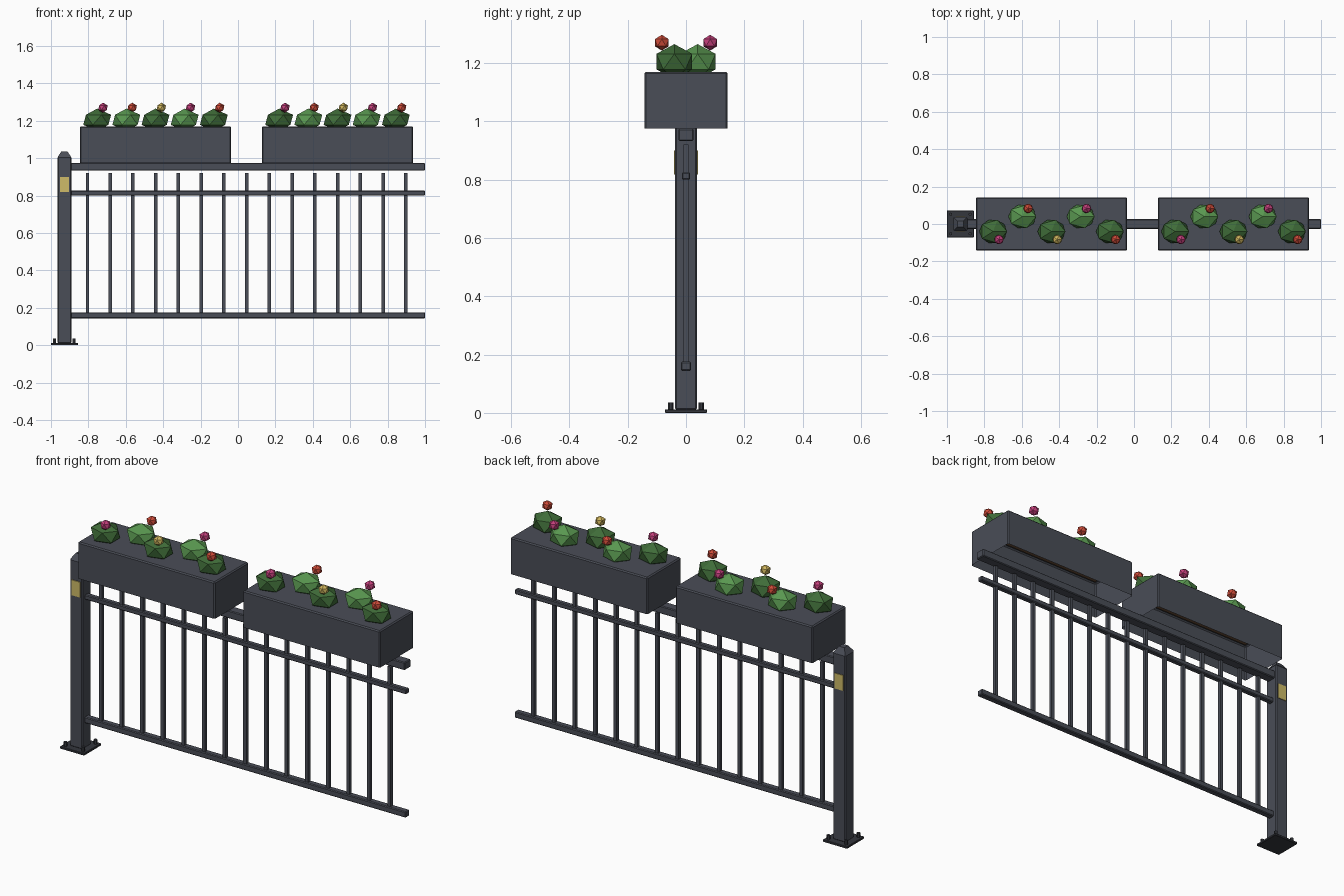
import bpy, bmesh, math
from mathutils import Matrix, Vector

if "Cube" in bpy.data.objects:
    bpy.data.objects.remove(bpy.data.objects["Cube"])


def material(name, rgb):
    m = bpy.data.materials.new(name)
    m.diffuse_color = (*rgb, 1)
    m.use_nodes = True
    m.node_tree.nodes["Principled BSDF"].inputs["Base Color"].default_value = m.diffuse_color
    return m


METAL = material("dark grey metal", (0.068, 0.075, 0.095))
BASE = material("darker grey steel", (0.035, 0.038, 0.047))
GOLD = material("gold plate", (0.62, 0.50, 0.14))
SOIL = material("brown soil", (0.13, 0.072, 0.036))
DARK_GREEN = material("dark green", (0.05, 0.15, 0.04))
LIGHT_GREEN = material("light green", (0.10, 0.31, 0.08))
PINK = material("pink", (0.55, 0.05, 0.20))
RED = material("red", (0.62, 0.07, 0.04))
YELLOW = material("yellow", (0.62, 0.46, 0.11))


def finish(name, bm, mat):
    me = bpy.data.meshes.new(name)
    bm.to_mesh(me)
    bm.free()
    me.materials.append(mat)
    ob = bpy.data.objects.new(name, me)
    bpy.context.collection.objects.link(ob)
    return ob


def box(name, lo, hi, mat, bevel=0.0, open_bottom=False):
    lo, hi = Vector(lo), Vector(hi)
    bm = bmesh.new()
    bmesh.ops.create_cube(bm, size=1, matrix=Matrix.Translation((lo + hi) / 2)
                          @ Matrix.Diagonal((*(hi - lo), 1)))
    if open_bottom:
        bm.normal_update()
        bmesh.ops.delete(bm, geom=[f for f in bm.faces if f.normal.z < -0.5], context='FACES')
    if bevel:
        edges = [e for e in bm.edges if not e.is_boundary]
        bmesh.ops.bevel(bm, geom=edges, offset=bevel, segments=1, affect='EDGES')
    return finish(name, bm, mat)


def cone(name, loc, r1, r2, depth, sides, mat, turn=0.0):
    bm = bmesh.new()
    bmesh.ops.create_cone(bm, cap_ends=True, segments=sides, radius1=r1, radius2=r2, depth=depth,
                          matrix=Matrix.Translation(loc) @ Matrix.Rotation(turn, 4, 'Z'))
    return finish(name, bm, mat)


def ico(name, loc, radii, mat):
    bm = bmesh.new()
    bmesh.ops.create_icosphere(bm, subdivisions=1, radius=1,
                               matrix=Matrix.Translation(loc) @ Matrix.Diagonal((*radii, 1)))
    return finish(name, bm, mat)


# Post with base plate, bolts, cap and reflective plates
PX, PH = -0.928, 0.037
box("post", (PX - PH, -PH, 0.01), (PX + PH, PH, 1.008), METAL, 0.005)
box("base_plate", (PX - 0.072, -0.072, 0), (PX + 0.072, 0.072, 0.012), BASE, 0.002)
for sx in (-1, 1):
    for sy in (-1, 1):
        cone("bolt", (PX + sx * 0.052, sy * 0.052, 0.023), 0.009, 0.009, 0.024, 6, BASE)
cone("post_cap", (PX, 0, 1.021), 0.036 * math.sqrt(2), 0.016 * math.sqrt(2), 0.03, 4,
     METAL, math.pi / 4)
for s, side in ((-1, "front"), (1, "back")):
    y0, y1 = sorted((s * 0.036, s * 0.041))
    box(side + "_gold_plate", (PX - 0.025, y0, 0.818), (PX + 0.025, y1, 0.9), GOLD)

# Rails
for name, hw, z0, z1 in (("top_rail", 0.026, 0.933, 0.975),
                         ("middle_rail", 0.014, 0.8, 0.826),
                         ("bottom_rail", 0.017, 0.144, 0.176)):
    box(name, (-0.895, -hw, z0), (1.0, hw, z1), METAL, 0.004)

# Balusters
for i in range(15):
    x = -0.805 + i * 0.1216
    box("baluster", (x - 0.009, -0.009, 0.16), (x + 0.009, 0.009, 0.92), METAL)

# Planters, open underneath, each with five bushes and flowers
FLOWERS = (PINK, RED, YELLOW, PINK, RED)
for cx in (-0.441, 0.532):
    box("planter", (cx - 0.404, -0.143, 0.975), (cx + 0.404, 0.143, 1.17), METAL, 0.006, True)
    box("soil", (cx - 0.385, -0.125, 1.164), (cx + 0.385, 0.125, 1.168), SOIL)
    for i, flower in enumerate(FLOWERS):
        x = cx + (i - 2) * 0.156
        s = 1 if i % 2 else -1
        ico("bush", (x, s * 0.04, 1.205), (0.083, 0.072, 0.06),
            LIGHT_GREEN if i % 2 else DARK_GREEN)
        ico("flower", (x + 0.031, s * 0.083, 1.27), (0.028, 0.028, 0.027), flower)
